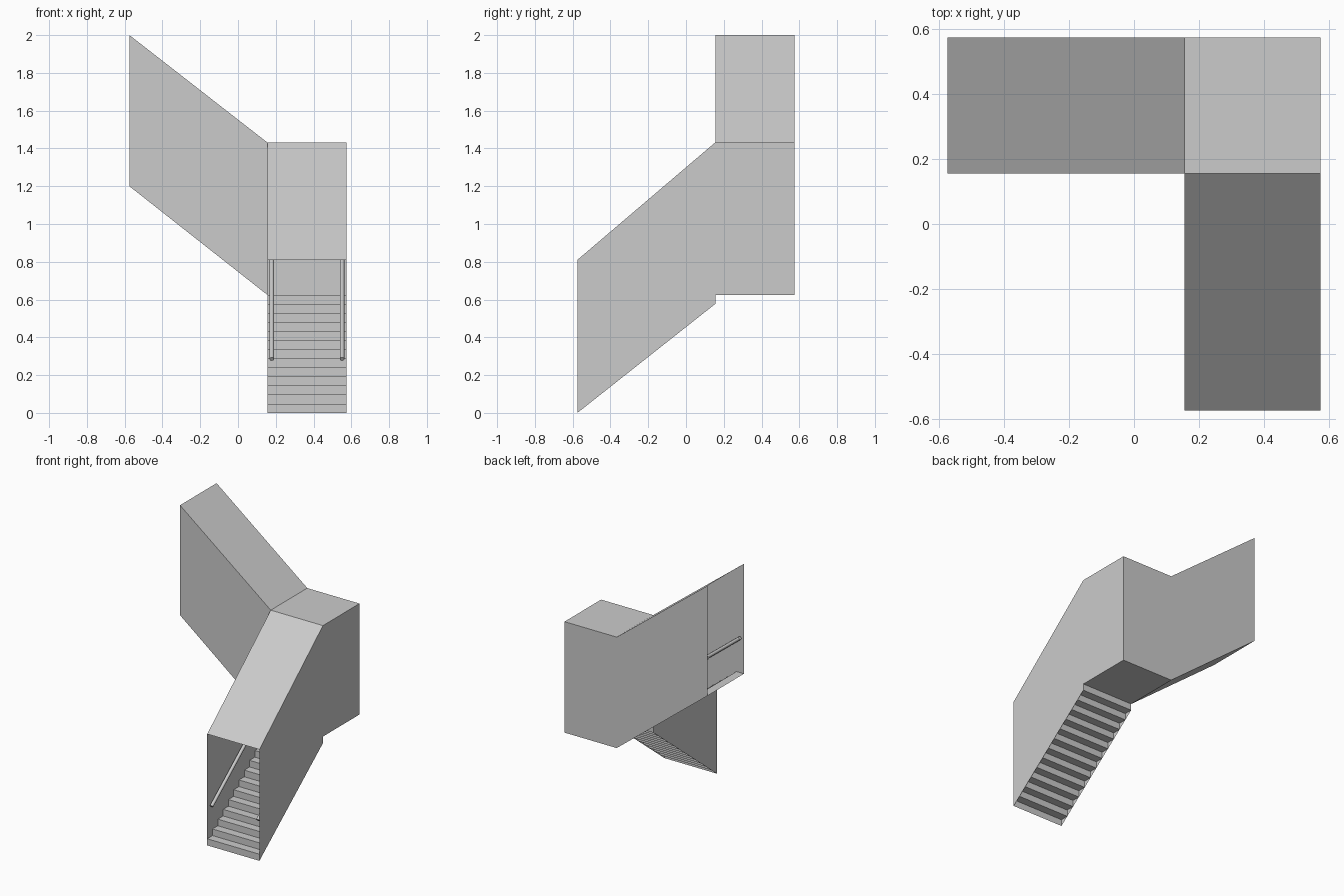
import bpy
import math
from mathutils import Vector

if "Cube" in bpy.data.objects:
    bpy.data.objects.remove(bpy.data.objects["Cube"])

# Key dimensions
A, B = 0.155, 0.575            # inner and outer edge of the shaft
FLOOR, CEIL = 0.625, 1.432     # landing floor and ceiling
END_FLOOR, END_CEIL = 1.2, 2.0  # upper exit
LOW_CEIL = 0.81                # lower entrance ceiling
N = 12                         # treads in each flight
RUN = (A + B) / N

grey = bpy.data.materials.new("light grey")
grey.diffuse_color = (0.6, 0.6, 0.6, 1)
grey.use_nodes = True
grey.node_tree.nodes["Principled BSDF"].inputs["Base Color"].default_value = grey.diffuse_color


def sheet(name, faces):
    """Object made of separate flat polygons."""
    verts, polys = [], []
    for f in faces:
        polys.append(list(range(len(verts), len(verts) + len(f))))
        verts += f
    me = bpy.data.meshes.new(name)
    me.from_pydata(verts, [], polys)
    me.materials.append(grey)
    ob = bpy.data.objects.new(name, me)
    bpy.context.collection.objects.link(ob)
    return ob


def rail(name, p, q, r=0.012):
    """Round handrail between two points."""
    p, q = Vector(p), Vector(q)
    bpy.ops.mesh.primitive_cylinder_add(vertices=12, radius=r, depth=(q - p).length,
                                        location=(p + q) / 2)
    ob = bpy.context.object
    ob.name = name
    ob.rotation_mode = 'QUATERNION'
    ob.rotation_quaternion = (q - p).to_track_quat('Z', 'Y')
    ob.data.materials.append(grey)
    bpy.ops.object.shade_smooth_by_angle(angle=math.radians(40))


# Lower flight of steps: thin treads and risers, open underneath
h = FLOOR / (N + 1)
faces = []
for i in range(N + 1):
    y, z = -B + i * RUN, i * h
    faces.append([(A, y, z), (B, y, z), (B, y, z + h), (A, y, z + h)])
    if i < N:
        faces.append([(A, y, z + h), (B, y, z + h), (B, y + RUN, z + h), (A, y + RUN, z + h)])
sheet("lower_steps", faces)

# Upper flight of steps
hu = (END_FLOOR - FLOOR) / N
faces = []
for i in range(N):
    x, z = A - i * RUN, FLOOR + i * hu
    faces.append([(x, A, z), (x, B, z), (x, B, z + hu), (x, A, z + hu)])
    faces.append([(x - RUN, A, z + hu), (x, A, z + hu), (x, B, z + hu), (x - RUN, B, z + hu)])
sheet("upper_steps", faces)

# Landing floor and the smooth underside of the upper flight
sheet("landing_floor", [[(A, A, FLOOR), (B, A, FLOOR), (B, B, FLOOR), (A, B, FLOOR)]])
sheet("upper_soffit", [[(A, A, FLOOR), (A, B, FLOOR), (-B, B, END_FLOOR), (-B, A, END_FLOOR)]])

# Walls
zb = FLOOR - h
sheet("east_wall", [[(B, -B, 0), (B, A, zb), (B, A, CEIL), (B, -B, LOW_CEIL)],
                    [(B, A, FLOOR), (B, B, FLOOR), (B, B, CEIL), (B, A, CEIL)]])
sheet("west_wall", [[(A, -B, LOW_CEIL), (A, A, CEIL), (A, A, zb), (A, -B, 0)]])
sheet("north_wall", [[(B, B, FLOOR), (A, B, FLOOR), (A, B, CEIL), (B, B, CEIL)],
                     [(A, B, FLOOR), (-B, B, END_FLOOR), (-B, B, END_CEIL), (A, B, CEIL)]])
sheet("south_wall", [[(-B, A, END_FLOOR), (A, A, FLOOR), (A, A, CEIL), (-B, A, END_CEIL)]])

# Ceilings
sheet("ceiling", [
    [(A, -B, LOW_CEIL), (B, -B, LOW_CEIL), (B, A, CEIL), (A, A, CEIL)],
    [(A, A, CEIL), (B, A, CEIL), (B, B, CEIL), (A, B, CEIL)],
    [(-B, A, END_CEIL), (A, A, CEIL), (A, B, CEIL), (-B, B, END_CEIL)],
])

# Handrails on both sides of each flight
for side, c in (("inner", A + 0.024), ("outer", B - 0.024)):
    rail("lower_handrail_" + side, (c, -B + 0.015, 0.285), (c, A, zb + 0.275))
    rail("upper_handrail_" + side, (A, c, FLOOR + 0.275), (-B + 0.015, c, END_FLOOR + 0.265))
